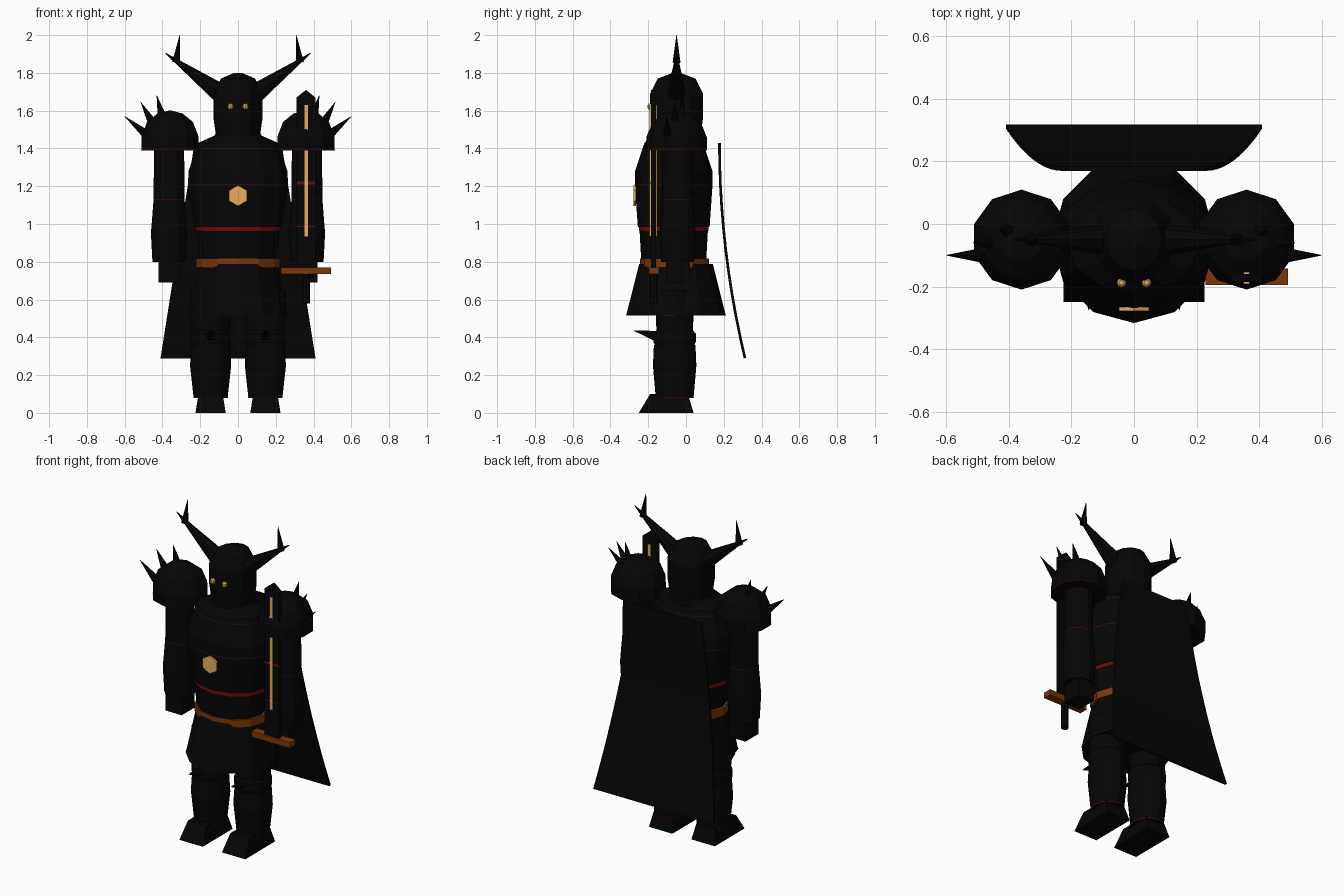
import bpy, bmesh, math
from mathutils import Vector

cube = bpy.data.objects.get("Cube")
if cube:
    bpy.data.objects.remove(cube)


def material(name, r, g, b):
    m = bpy.data.materials.new(name)
    m.use_nodes = True
    m.diffuse_color = (r, g, b, 1)
    bsdf = m.node_tree.nodes["Principled BSDF"]
    bsdf.inputs["Base Color"].default_value = (r, g, b, 1)
    bsdf.inputs["Roughness"].default_value = 0.8
    return m


BLACK = material("black armour", 0.0016, 0.0016, 0.0016)
RED = material("dark red trim", 0.16, 0.003, 0.003)
GOLD = material("gold", 0.8, 0.43, 0.11)
BROWN = material("brown leather", 0.2, 0.038, 0.002)


def finish(name, bm, mat):
    bmesh.ops.recalc_face_normals(bm, faces=bm.faces)
    mesh = bpy.data.meshes.new(name)
    bm.to_mesh(mesh)
    bm.free()
    mesh.materials.append(mat)
    obj = bpy.data.objects.new(name, mesh)
    bpy.context.collection.objects.link(obj)
    return obj


def loft(name, profile, x, y, mat=BLACK, sides=12, capped=True):
    """Stack of elliptical rings (z, rx, ry) with a vertex facing front."""
    bm = bmesh.new()
    rings = []
    for z, rx, ry in profile:
        angles = [math.pi * (2 * k / sides - 0.5) for k in range(sides)]
        rings.append([bm.verts.new((x + rx * math.cos(a), y + ry * math.sin(a), z)) for a in angles])
    for low, high in zip(rings, rings[1:]):
        for k in range(sides):
            n = (k + 1) % sides
            bm.faces.new((low[k], low[n], high[n], high[k]))
    if capped:
        bm.faces.new(rings[0])
        bm.faces.new(rings[-1])
    return finish(name, bm, mat)


def band(name, z, height, rx, ry, x, y, sides=12):
    """Open red strip lying on the armour."""
    return loft(name, [(z, rx, ry), (z + height, rx, ry)], x, y, RED, sides, False)


def box(name, low, high, mat=BLACK):
    bm = bmesh.new()
    bmesh.ops.create_cube(bm, size=1)
    for v in bm.verts:
        v.co = [l + (c + 0.5) * (h - l) for c, l, h in zip(v.co, low, high)]
    return finish(name, bm, mat)


def spike(name, base, tip, radius, tip_radius=0.001, sides=8):
    base, tip = Vector(base), Vector(tip)
    bm = bmesh.new()
    bmesh.ops.create_cone(bm, cap_ends=True, segments=sides, radius1=radius,
                          radius2=tip_radius, depth=(tip - base).length)
    turn = (tip - base).to_track_quat("Z", "Y")
    for v in bm.verts:
        v.co = turn @ v.co + (base + tip) / 2
    return finish(name, bm, BLACK)


# Torso with a waist plate overhang, trim bands, belt and skirt
loft("torso", [(0.77, 0.2, 0.17), (0.985, 0.222, 0.182), (0.985, 0.231, 0.19), (1.2, 0.265, 0.205),
               (1.28, 0.262, 0.205), (1.43, 0.21, 0.155), (1.47, 0.12, 0.12)], 0, -0.065)
band("waist_trim", 0.963, 0.021, 0.225, 0.185, 0, -0.065)
band("chest_trim", 1.207, 0.003, 0.2665, 0.2065, 0, -0.065)
band("collar_trim", 1.4, 0.003, 0.222, 0.167, 0, -0.065)
loft("belt", [(0.77, 0.222, 0.183), (0.817, 0.222, 0.183)], 0, -0.06, BROWN)
loft("skirt", [(0.515, 0.262, 0.264), (0.788, 0.208, 0.195)], 0, -0.053)
band("skirt_trim", 0.515, 0.004, 0.2625, 0.2645, 0, -0.053)

# Chest badge
badge = loft("chest_badge", [(-0.006, 0.055, 0.055), (0.006, 0.055, 0.055)], 0, 0, GOLD, 6)
badge.rotation_euler.x = math.pi / 2
badge.location = (0, -0.272, 1.15)

# Helmet
loft("helmet", [(1.43, 0.15, 0.13), (1.48, 0.118, 0.13), (1.56, 0.13, 0.14), (1.69, 0.13, 0.14),
                (1.77, 0.09, 0.1), (1.8, 0.02, 0.02)], 0, -0.05)
band("helmet_trim", 1.769, 0.002, 0.0907, 0.1007, 0, -0.05)

for side, s in (("left", 1), ("right", -1)):
    # Eyes
    loft(side + "_eye", [(1.606, 0.008, 0.008), (1.614, 0.015, 0.015), (1.63, 0.015, 0.015),
                         (1.638, 0.008, 0.008)], s * 0.04, -0.188, GOLD, 8)

    # Horns with an upturned point
    spike(side + "_horn", (s * 0.09, -0.05, 1.69), (s * 0.385, -0.05, 1.905), 0.052, 0.002)
    spike(side + "_horn_point", (s * 0.328, -0.05, 1.855), (s * 0.308, -0.05, 2.0), 0.021)

    # Pauldron with three spikes
    loft(side + "_pauldron", [(1.39, 0.16, 0.16), (1.46, 0.16, 0.16), (1.54, 0.128, 0.128),
                              (1.585, 0.07, 0.07), (1.6, 0.01, 0.01)], s * 0.36, -0.05, sides=10)
    band(side + "_pauldron_trim", 1.39, 0.004, 0.1606, 0.1606, s * 0.36, -0.05, 10)
    for i, (bx, bz, tx, tz, y) in enumerate([(0.48, 1.47, 0.6, 1.57, -0.1),
                                             (0.45, 1.53, 0.515, 1.645, -0.06),
                                             (0.4, 1.56, 0.43, 1.68, -0.02)]):
        spike(f"{side}_pauldron_spike_{i + 1}", (s * bx, y, bz), (s * tx, y, tz), 0.025)

    # Arm and hand
    ax, ay = s * 0.365, -0.045
    loft(side + "_upper_arm", [(1.1, 0.082, 0.082), (1.4, 0.08, 0.08)], ax, ay)
    loft(side + "_forearm", [(0.8, 0.088, 0.088), (0.95, 0.096, 0.096), (1.13, 0.082, 0.082)], ax, ay)
    band(side + "_elbow_trim", 1.127, 0.003, 0.0827, 0.0827, ax, ay)
    box(side + "_hand", (ax - 0.055, -0.105, 0.69), (ax + 0.055, 0.02, 0.82))

    # Leg, knee guard and spike
    lx, ly = s * 0.145, -0.06
    loft(side + "_thigh", [(0.4, 0.095, 0.095), (0.52, 0.11, 0.1), (0.65, 0.11, 0.1)], lx, ly)
    loft(side + "_knee", [(0.35, 0.095, 0.1), (0.375, 0.105, 0.112), (0.42, 0.105, 0.112),
                          (0.445, 0.09, 0.09)], lx, ly)
    spike(side + "_knee_spike", (lx, -0.15, 0.405), (lx, -0.275, 0.435), 0.03)
    loft(side + "_greave", [(0.08, 0.09, 0.1), (0.25, 0.109, 0.115), (0.36, 0.102, 0.11)], lx, ly)
    band(side + "_ankle_trim", 0.08, 0.005, 0.0915, 0.1015, lx, ly)

    # Tapered foot
    foot = box(side + "_foot", (lx - 0.08, -0.25, 0), (lx + 0.08, 0.04, 0.1))
    for v in foot.data.vertices:
        if v.co.z > 0.05:
            v.co.x += (lx - v.co.x) * 0.2
            v.co.y += 0.06 if v.co.y < -0.1 else -0.03

# Sword held upright beside the left hand
bm = bmesh.new()
outline = [(0.31, 0.76), (0.41, 0.76), (0.41, 1.67), (0.36, 1.71), (0.31, 1.67)]
face = bm.faces.new([bm.verts.new((x, -0.185, z)) for x, z in outline])
back = bmesh.ops.extrude_face_region(bm, geom=[face])["geom"]
bmesh.ops.translate(bm, vec=(0, 0.025, 0), verts=[v for v in back if isinstance(v, bmesh.types.BMVert)])
finish("sword_blade", bm, BLACK)
for name, y in (("front", -0.192), ("back", -0.16)):
    box(f"blade_{name}_inlay", (0.351, y, 0.935), (0.37, y + 0.007, 1.63), GOLD)
for name, z, height in (("upper", 1.21, 0.014), ("lower", 0.983, 0.006)):
    box(f"blade_{name}_mark", (0.31, -0.187, z), (0.41, -0.184, z + height), RED)
box("sword_guard", (0.228, -0.195, 0.735), (0.492, -0.143, 0.77), BROWN)
loft("sword_grip", [(0.58, 0.021, 0.021), (0.76, 0.021, 0.021)], 0.36, -0.172, sides=8)

# Cape: flared sheet sweeping back towards the hem
bm = bmesh.new()
rows = []
for k in range(11):
    t = k / 10
    half = 0.23 + 0.18 * t
    rows.append([bm.verts.new((x, 0.177 + 0.135 * t ** 2, 1.43 - 1.14 * t)) for x in (-half, half)])
for a, b in zip(rows, rows[1:]):
    bm.faces.new((a[0], a[1], b[1], b[0]))
cape = finish("cape", bm, BLACK)
thickness = cape.modifiers.new("thickness", "SOLIDIFY")
thickness.thickness = 0.014
thickness.offset = 0
